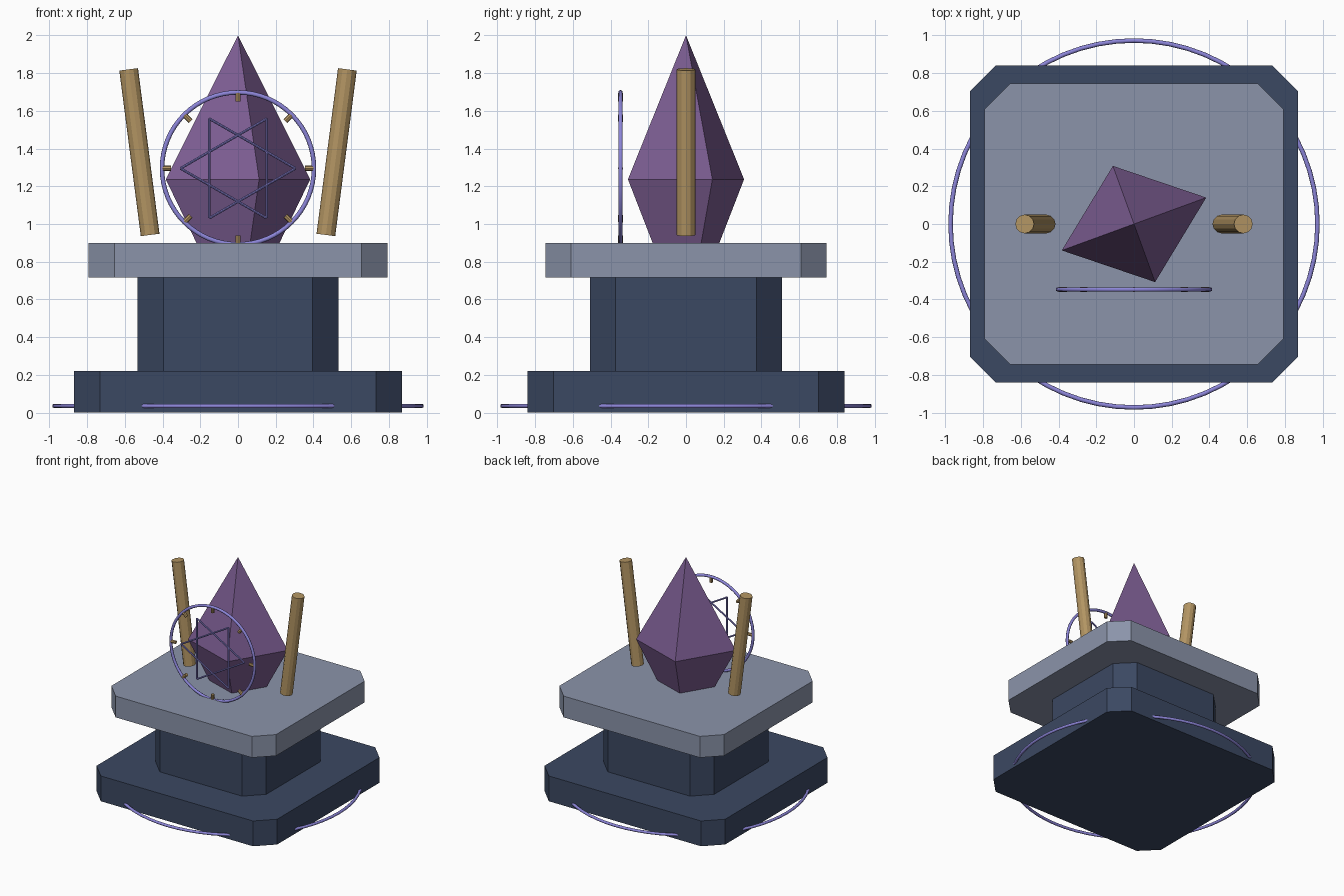
import bpy, bmesh, math
from mathutils import Vector

cube = bpy.data.objects.get("Cube")
if cube:
    bpy.data.objects.remove(cube, do_unlink=True)


def material(name, hex_code):
    srgb = [int(hex_code[i:i + 2], 16) / 255 for i in (0, 2, 4)]
    color = [c / 12.92 if c < 0.04 else ((c + 0.055) / 1.055) ** 2.4 for c in srgb] + [1]
    m = bpy.data.materials.new(name)
    m.use_nodes = True
    m.diffuse_color = color
    m.node_tree.nodes["Principled BSDF"].inputs["Base Color"].default_value = color
    return m


dark_stone = material("dark blue stone", "3b4862")
pale_stone = material("pale grey stone", "8b94aa")
purple = material("purple crystal", "7c5d92")
brass = material("brass", "b39563")
violet = material("violet glow", "8c85d8")


def finish(name, bm, mat):
    bmesh.ops.recalc_face_normals(bm, faces=bm.faces)
    mesh = bpy.data.meshes.new(name)
    bm.to_mesh(mesh)
    bm.free()
    mesh.materials.append(mat)
    obj = bpy.data.objects.new(name, mesh)
    bpy.context.collection.objects.link(obj)
    return obj


def loft(name, sections, mat):
    """Join closed sections of equal point count and cap both ends."""
    bm = bmesh.new()
    loops = [[bm.verts.new(p) for p in s] for s in sections]
    for a, b in zip(loops, loops[1:]):
        for i in range(len(a)):
            j = (i + 1) % len(a)
            bm.faces.new((a[i], a[j], b[j], b[i]))
    bm.faces.new(loops[0])
    bm.faces.new(loops[-1])
    return finish(name, bm, mat)


def chamfered_block(name, hx, hy, z0, z1, mat, cut=0.137):
    outline = [(hx, cut - hy), (hx, hy - cut), (hx - cut, hy), (cut - hx, hy),
               (-hx, hy - cut), (-hx, cut - hy), (cut - hx, -hy), (hx - cut, -hy)]
    return loft(name, [[(x, y, z) for x, y in outline] for z in (z0, z1)], mat)


def rod(name, start, end, radius, sides, mat):
    start, end = Vector(start), Vector(end)
    axis = end - start
    bpy.ops.mesh.primitive_cylinder_add(
        vertices=sides, radius=radius, depth=axis.length, location=(start + end) / 2,
        rotation=axis.to_track_quat('Z', 'Y').to_euler())
    obj = bpy.context.object
    obj.name = name
    obj.data.materials.append(mat)
    return obj


def ring(name, location, rotation, radius, tube, mat):
    bpy.ops.mesh.primitive_torus_add(
        location=location, rotation=rotation, major_radius=radius, minor_radius=tube,
        major_segments=64, minor_segments=10)
    obj = bpy.context.object
    obj.name = name
    obj.data.materials.append(mat)
    bpy.ops.object.shade_smooth_by_angle(angle=math.radians(45))
    return obj


# Stepped stone pedestal
chamfered_block("plinth", 0.87, 0.84, 0, 0.22, dark_stone)
chamfered_block("column", 0.533, 0.51, 0.22, 0.715, dark_stone)
chamfered_block("table_slab", 0.793, 0.746, 0.715, 0.90, pale_stone)

# Faceted crystal: narrow foot, wide girdle, pointed tip
girdle = [(0.383, 0.14), (-0.112, 0.308), (-0.383, -0.14), (0.112, -0.308)]
crystal = loft("crystal", [[(x * s, y * s, z) for x, y in girdle]
                           for s, z in ((0.55, 0.88), (1, 1.237), (0.001, 2))], purple)

# Leaning posts on both sides
for side, sign in (("left", 1), ("right", -1)):
    rod(side + "_post", (sign * 0.466, 0, 0.942), (sign * 0.58, 0, 1.82), 0.05, 12, brass)

# Ring around the plinth
ring("ground_ring", (0, 0, 0.035), (0, 0, 0), 0.973, 0.012, violet)

# Upright ring in front of the crystal
centre = Vector((0, -0.347, 1.295))
ring("front_ring", centre, (math.pi / 2, 0, 0), 0.403, 0.012, violet)


def on_dial(angle, radius):
    return centre + Vector((math.cos(angle), 0, math.sin(angle))) * radius


# Six-pointed star of two triangles
for t in range(2):
    corners = [on_dial(math.pi * t + math.tau * k / 3, 0.305) for k in range(3)]
    for k in range(3):
        rod(f"star_bar_{t}_{k}", corners[k], corners[(k + 1) % 3], 0.007, 8, violet)

# Pegs pointing inward from the ring
for k in range(8):
    a = math.tau * k / 8
    rod(f"ring_peg_{k}", on_dial(a, 0.355), on_dial(a, 0.4), 0.014, 8, brass)
